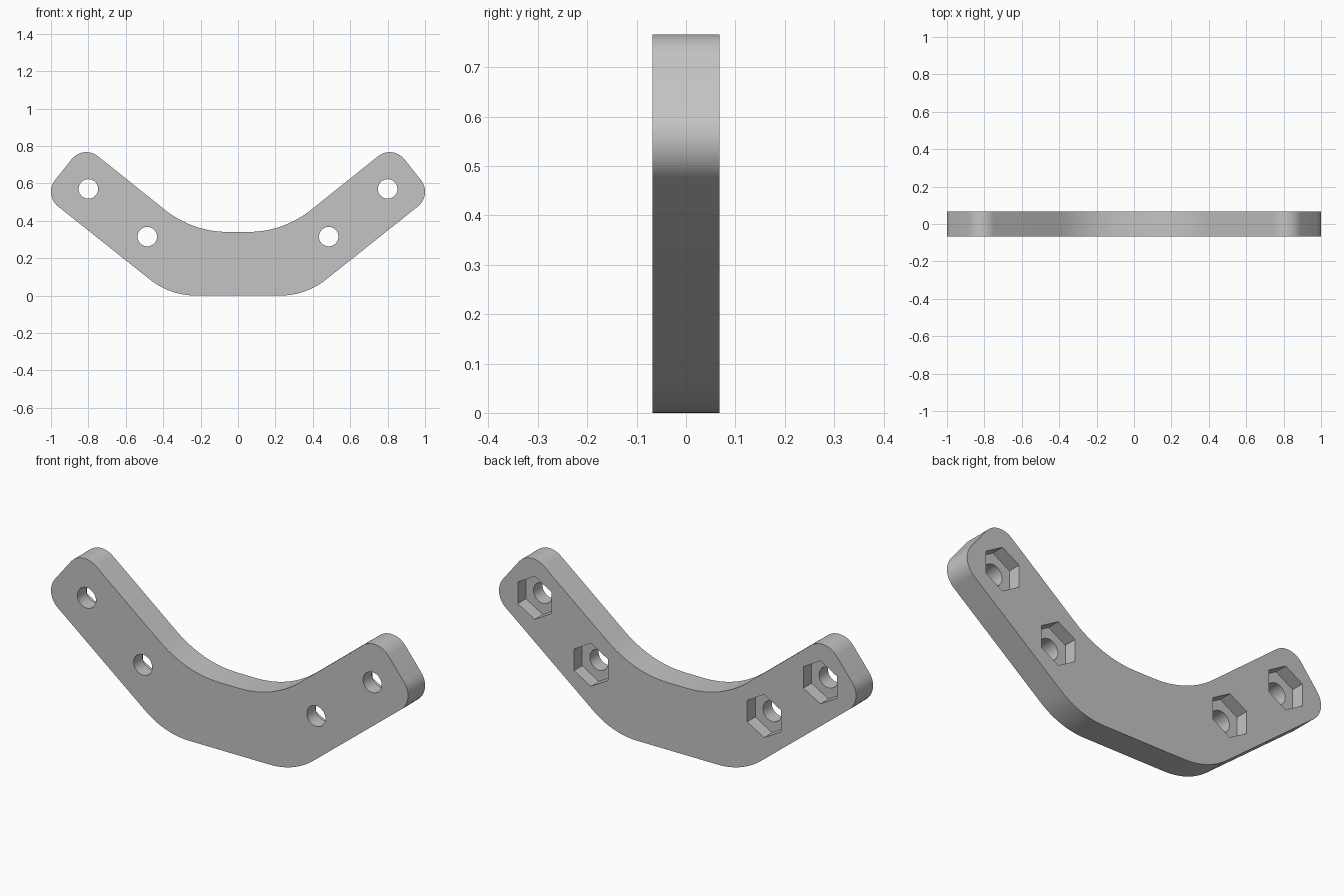
import bpy, bmesh
from math import sin, cos, tan, pi, radians
from mathutils import Vector

if "Cube" in bpy.data.objects:
    bpy.data.objects.remove(bpy.data.objects["Cube"])

HALF = 0.068            # half thickness of the plate
ARM = radians(38.5)     # slope of the arms
WIDTH = 0.343           # width of the band
POCKET = 0.065          # depth of the nut pockets


def prism(name, outline, y0, y1):
    """Extrude an (x, z) outline from y0 to y1."""
    bm = bmesh.new()
    face = bm.faces.new([bm.verts.new((p[0], y0, p[1])) for p in outline])
    ext = bmesh.ops.extrude_face_region(bm, geom=[face])
    moved = [v for v in ext["geom"] if isinstance(v, bmesh.types.BMVert)]
    bmesh.ops.translate(bm, vec=(0, y1 - y0, 0), verts=moved)
    bmesh.ops.recalc_face_normals(bm, faces=bm.faces)
    mesh = bpy.data.meshes.new(name)
    bm.to_mesh(mesh)
    bm.free()
    obj = bpy.data.objects.new(name, mesh)
    bpy.context.collection.objects.link(obj)
    return obj


def ring(x, z, r, n):
    """Regular polygon with a corner pointing straight up."""
    return [(x + r * sin(2 * pi * i / n), z + r * cos(2 * pi * i / n)) for i in range(n)]


def fillet(a, corner, b, r, n=14):
    """Round one corner between the neighbours a and b."""
    u, v = (a - corner).normalized(), (b - corner).normalized()
    half = u.angle(v) / 2
    centre = corner + (u + v).normalized() * r / sin(half)
    start = corner + u * r / tan(half) - centre
    end = corner + v * r / tan(half) - centre
    sweep = start.angle(end)
    return [centre + (start * sin(sweep * (1 - i / n)) + end * sin(sweep * i / n)) / sin(sweep)
            for i in range(n + 1)]


# Plate outline: sharp corners of the right arm, then mirrored
along = Vector((cos(ARM), sin(ARM)))
across = Vector((-sin(ARM), cos(ARM)))
under = Vector((0.363, 0))
inner = Vector((0.363 - WIDTH * tan(ARM / 2), 0.34))
# Arm length chosen so that the rounded lower corner touches x = 1
tip = under + along * ((0.9 - under.x + 0.1 * sin(ARM)) / cos(ARM) + 0.1)
half = [(under, 0.39), (tip, 0.1), (tip + across * WIDTH, 0.1), (inner, 0.54)]
corners = half + [(Vector((-p.x, p.y)), r) for p, r in reversed(half)]
outline = []
for i, (p, r) in enumerate(corners):
    outline += fillet(corners[i - 1][0], p, corners[(i + 1) % len(corners)][0], r)
plate = prism("bracket_plate", outline, -HALF, HALF)

# Bolt holes and hexagonal nut pockets in the back
cutters = []
for side in (-1, 1):
    for x, z in ((0.8, 0.57), (0.485, 0.315)):
        cutters.append(prism("bolt_hole", ring(side * x, z, 0.052, 48), -0.2, 0.2))
        cutters.append(prism("nut_pocket", ring(side * x, z, 0.109, 6), HALF - POCKET, 0.2))

bpy.context.view_layer.objects.active = plate
plate.select_set(True)
for cutter in cutters:
    mod = plate.modifiers.new("cut", "BOOLEAN")
    mod.operation = "DIFFERENCE"
    mod.solver = "EXACT"
    mod.object = cutter
    bpy.ops.object.modifier_apply(modifier=mod.name)
    bpy.data.objects.remove(cutter)

# Colour
grey = bpy.data.materials.new("plain_grey")
grey.use_nodes = True
colour = (0.55, 0.55, 0.55, 1)
grey.diffuse_color = colour
grey.node_tree.nodes["Principled BSDF"].inputs["Base Color"].default_value = colour
plate.data.materials.clear()
plate.data.materials.append(grey)

bpy.ops.object.shade_smooth_by_angle(angle=radians(30))
